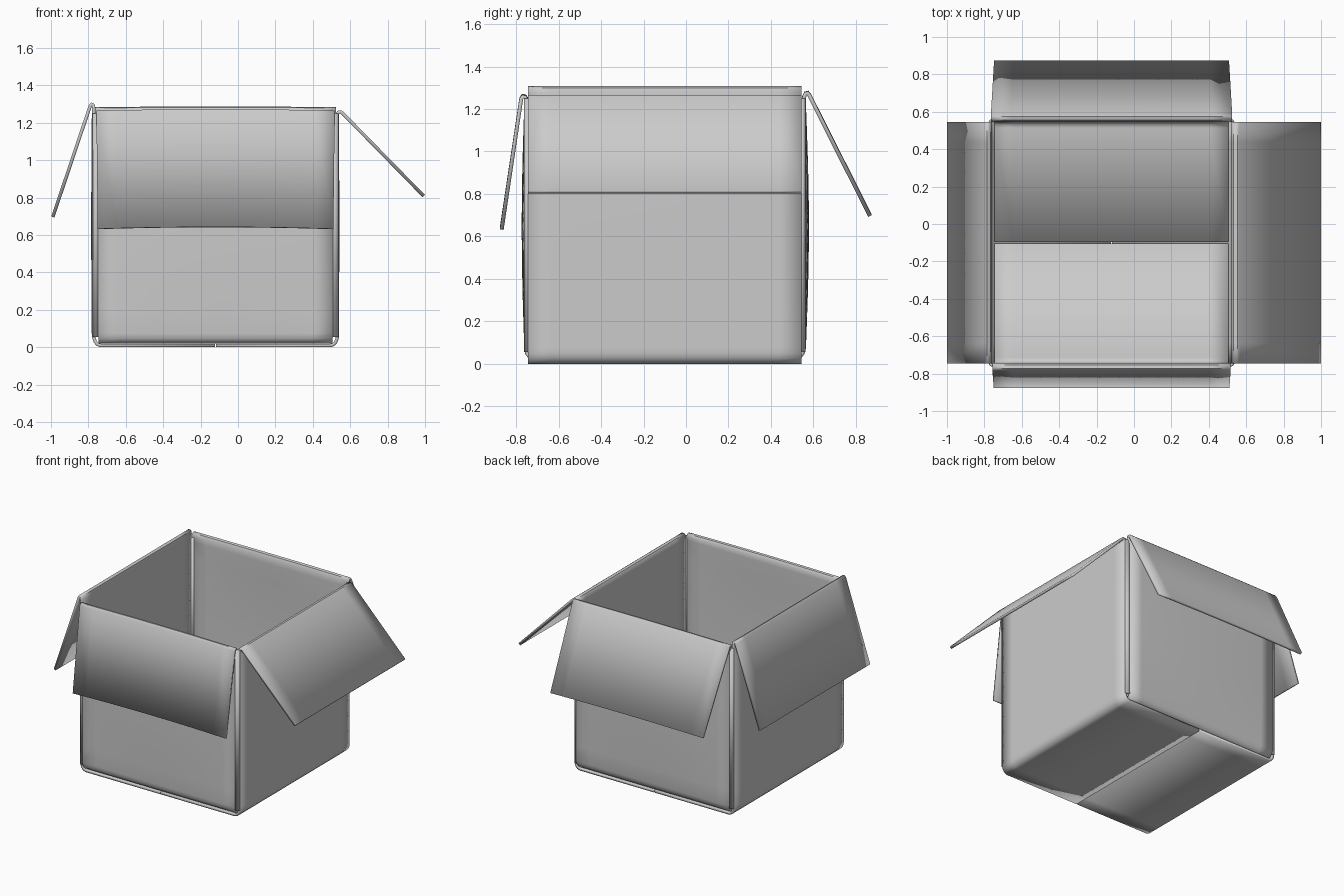
import bpy, math
from mathutils import Vector

if "Cube" in bpy.data.objects:
    bpy.data.objects.remove(bpy.data.objects["Cube"])

CX, CY, T = -0.12, -0.10, 0.018
SEG = 12


def finish(name, verts, faces, thick=T):
    me = bpy.data.meshes.new(name)
    me.from_pydata(verts, [], faces)
    ob = bpy.data.objects.new(name, me)
    bpy.context.collection.objects.link(ob)
    m = ob.modifiers.new("cardboard", "SOLIDIFY")
    m.thickness = thick
    m.offset = 0
    bpy.context.view_layer.objects.active = ob
    ob.select_set(True)
    bpy.ops.object.shade_smooth_by_angle(angle=math.radians(40))
    ob.select_set(False)
    return ob


def panel(name, out, bottom, wall_d, fold, tip, widths, bow, sag):
    """One cardboard strip: bottom flap, wall, fold and top flap.
    Profile rows are (distance from centre, z, half width, outward bow, lift)."""
    wb, ww, wh, wt = widths
    rows = [(d, z, wb, 0, 0) for d, z in bottom]
    z0, z1, n = 0.075, 1.22, 10
    for i in range(n + 1):
        t = i / n
        rows.append((wall_d, z0 + (z1 - z0) * t, ww, bow * math.sin(math.pi * t), 0))
    rows += [(d, z, wh, 0, sag * 0.5) for d, z in fold]
    rows.append((*tip, wt, 0, sag))
    o = Vector((out[0], out[1], 0))
    s = Vector((-out[1], out[0], 0))
    verts, faces = [], []
    for d, z, w, b, lift in rows:
        for k in range(SEG + 1):
            u = -1 + 2 * k / SEG
            f = 1 - u * u
            verts.append(Vector((CX, CY, z + lift * f)) + o * (d + b * f) + s * (w * u))
    c = SEG + 1
    for r in range(len(rows) - 1):
        for k in range(SEG):
            a = r * c + k
            faces.append((a, a + 1, a + c + 1, a + c))
    return finish(name, verts, faces)


# Bottom flaps: front/back pair lies on top of the left/right pair
inner = [(0.004, 0.028), (0.615, 0.028), (0.637, 0.033), (0.650, 0.050)]
outer = [(0.003, 0.009), (0.615, 0.009), (0.632, 0.015), (0.644, 0.030), (0.650, 0.050)]

# Four sides with their opened top flaps
panel("front_side", (0, -1), inner, 0.653,
      [(0.653, 1.247), (0.659, 1.256), (0.669, 1.258), (0.676, 1.247)],
      (0.768, 0.632), (0.625, 0.632, 0.637, 0.63), 0.012, 0.01)
panel("back_side", (0, 1), inner, 0.656,
      [(0.656, 1.255), (0.663, 1.272), (0.673, 1.275), (0.680, 1.266)],
      (0.966, 0.696), (0.625, 0.632, 0.645, 0.628), 0.014, 0.006)
panel("right_side", (1, 0), outer, 0.650,
      [(0.650, 1.245), (0.657, 1.256), (0.670, 1.258), (0.680, 1.250)],
      (1.113, 0.808), (0.645, 0.645, 0.645, 0.645), 0.003, 0.0)
panel("left_side", (-1, 0), outer, 0.653,
      [(0.651, 1.275), (0.655, 1.295), (0.663, 1.300), (0.671, 1.288)],
      (0.870, 0.696), (0.645, 0.645, 0.645, 0.645), 0.003, 0.0)

# Rounded vertical corner folds
for sx, nx in ((1, "right"), (-1, "left")):
    for sy, ny in ((1, "back"), (-1, "front")):
        prof = [(0.651, 0.640), (0.647, 0.650), (0.640, 0.654), (0.628, 0.655)]
        verts = [(CX + sx * a, CY + sy * b, z) for z in (0.055, 1.25) for a, b in prof]
        faces = [(i, i + 1, i + 5, i + 4) for i in range(3)]
        finish(f"{ny}_{nx}_corner", verts, faces, 0.016)
